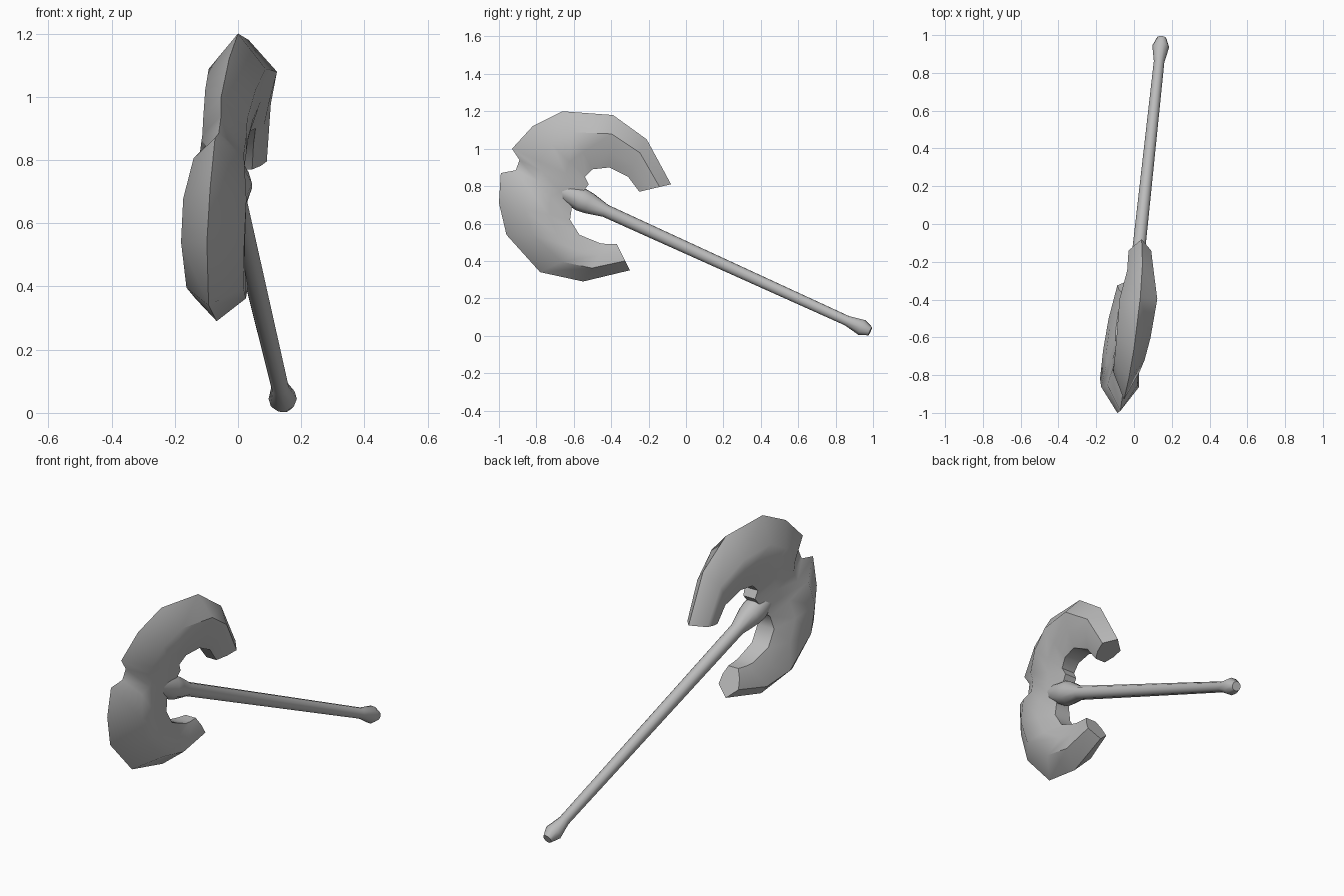
import bpy
import bmesh
import math
from mathutils import Vector

default_cube = bpy.data.objects.get("Cube")
if default_cube:
    bpy.data.objects.remove(default_cube, do_unlink=True)


def make_material(name, colour):
    material = bpy.data.materials.new(name)
    material.use_nodes = True
    material.diffuse_color = colour
    material.node_tree.nodes["Principled BSDF"].inputs["Base Color"].default_value = colour
    return material


def loft(name, rings, material, smooth_angle):
    """Skin a list of closed rings, cap both ends and shade smooth."""
    mesh_data = bmesh.new()
    loops = [[mesh_data.verts.new(point) for point in ring] for ring in rings]
    for first, second in zip(loops, loops[1:]):
        for i in range(len(first)):
            j = (i + 1) % len(first)
            mesh_data.faces.new((first[i], first[j], second[j], second[i]))
    mesh_data.faces.new(loops[0])
    mesh_data.faces.new(loops[-1])
    bmesh.ops.recalc_face_normals(mesh_data, faces=mesh_data.faces)
    mesh = bpy.data.meshes.new(name)
    mesh_data.to_mesh(mesh)
    mesh_data.free()
    mesh.materials.append(material)
    part = bpy.data.objects.new(name, mesh)
    bpy.context.collection.objects.link(part)
    bpy.ops.object.select_all(action="DESELECT")
    part.select_set(True)
    bpy.context.view_layer.objects.active = part
    bpy.ops.object.shade_smooth_by_angle(angle=math.radians(smooth_angle))
    return part


grey = make_material("plain grey", (0.5, 0.5, 0.5, 1))

# Crescent blade: outer edge (y, z), inner edge (y, z), half thickness
stations = [
    (-.08, .81, -.25, .77, .06),
    (-.21, 1.05, -.31, .85, .07),
    (-.39, 1.18, -.41, .90, .1),
    (-.66, 1.2, -.50, .89, .09),
    (-.82, 1.12, -.54, .85, .08),
    (-.93, 1, -.52, .81, .07),
    (-.89, .94, -.55, .77, .07),
    (-.91, .885, -.57, .72, .07),
    (-.99, .87, -.61, .69, .08),
    (-1, .71, -.62, .62, .1),
    (-.96, .54, -.57, .54, .1),
    (-.78, .34, -.46, .495, .09),
    (-.55, .29, -.42, .49, .08),
    (-.30, .35, -.37, .49, .06),
]

# Cross-section: position from outer to inner edge, share of half thickness
half_section = [(.36, 1), (.7, .85), (1, .5)]
section = [(0, 0)] + half_section + [(f, -h) for f, h in reversed(half_section)]


def blade_ring(station):
    outer_y, outer_z, inner_y, inner_z, thickness = station
    ring = []
    for fraction, height in section:
        y = outer_y + (inner_y - outer_y) * fraction
        z = outer_z + (inner_z - outer_z) * fraction
        middle = .13 * (y + .66) + .09 * (z - 1.2)
        ring.append(Vector((middle + height * thickness, y, z)))
    return ring


loft("axe_blade", [blade_ring(station) for station in stations], grey, 50)

# Handle: turned shaft with a flared collar at the head and a swollen butt
axis = Vector((.108, 1, -.455))
side = axis.cross(Vector((0, 0, 1))).normalized()
rise = side.cross(axis).normalized()
shaft_profile = [(-.66, .05), (-.56, .065), (-.52, .06), (-.43, .036),
                 (.86, .028), (.94, .045), (.985, .025)]


def shaft_ring(along, radius, sides=10):
    centre = Vector((.04, 0, .472)) + axis * along
    angles = [math.tau * i / sides for i in range(sides)]
    return [centre + (side * math.cos(a) + rise * math.sin(a)) * radius for a in angles]


loft("axe_handle", [shaft_ring(*step) for step in shaft_profile], grey, 50)
